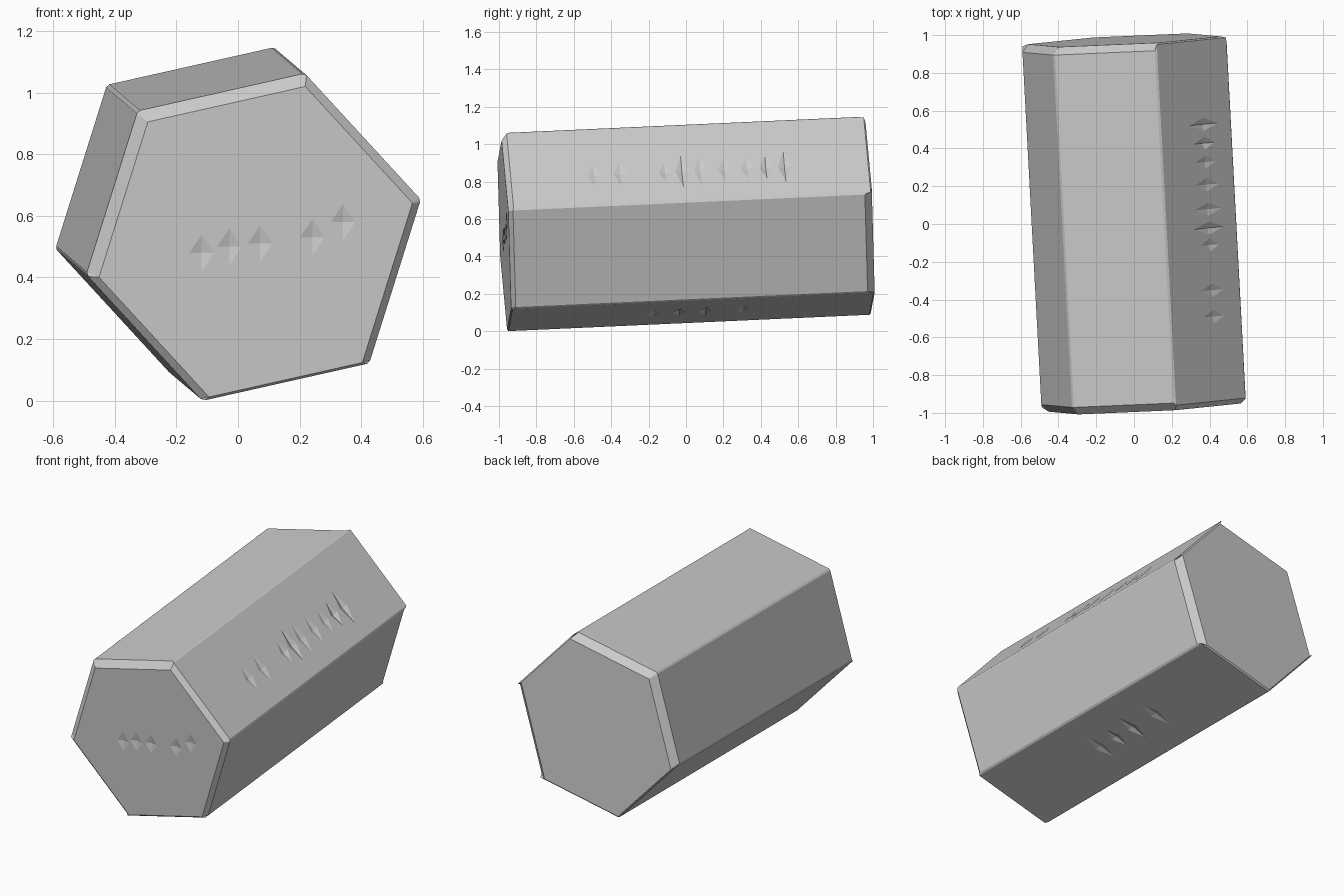
import bpy, bmesh, random
from math import cos, sin, radians
from mathutils import Vector, Matrix

if "Cube" in bpy.data.objects:
    bpy.data.objects.remove(bpy.data.objects["Cube"])

random.seed(4)
R, TURN = 0.557, 12.6                      # hexagon radius and roll
AXIS = Vector((-0.104, 1.945, 0.088))      # front centre to back centre
HALF = AXIS.length / 2
PLACE = (Matrix.Translation((0, 0, 0.574))
         @ Vector((0, 1, 0)).rotation_difference(AXIS).to_matrix().to_4x4())


def make_object(name, bm):
    bmesh.ops.recalc_face_normals(bm, faces=bm.faces)
    mesh = bpy.data.meshes.new(name)
    bm.to_mesh(mesh)
    bm.free()
    ob = bpy.data.objects.new(name, mesh)
    bpy.context.collection.objects.link(ob)
    return ob


# Hexagonal block along a slightly tilted axis
bm = bmesh.new()
weight = bm.edges.layers.float.new("bevel_weight_edge")
rings = []
for y in (-HALF, HALF):
    rings.append([bm.verts.new((R * cos(radians(TURN + 60 * i)), y,
                                R * sin(radians(TURN + 60 * i)))) for i in range(6)])
    bm.faces.new(rings[-1])
for i in range(6):
    j = (i + 1) % 6
    bm.faces.new((rings[0][i], rings[0][j], rings[1][j], rings[1][i]))

# Worn rims are bevelled wider than the other edges
for e in bm.edges:
    e[weight] = 0.2
for ring, worn in ((rings[0], {0: 0.7, 1: 1, 2: 1, 3: 0.6, 5: 0.6}),
                   (rings[1], {1: 1, 2: 1, 5: 1})):
    for i, w in worn.items():
        bm.edges.get((ring[i], ring[(i + 1) % 6]))[weight] = w
bm.transform(PLACE)
block = make_object("hexagonal_block", bm)
bevel = block.modifiers.new("worn_edges", 'BEVEL')
bevel.limit_method = 'WEIGHT'
bevel.width = 0.04
bevel.segments = 1

# Shallow chips in the side and front faces, cut with small octahedra
chips = bmesh.new()


def chip(pos, across, along, normal, size):
    axes = Matrix((across, along, normal)).transposed().to_4x4()
    m = PLACE @ Matrix.Translation(pos) @ axes @ Matrix.Diagonal((*size, 1))
    bmesh.ops.create_uvsphere(chips, u_segments=4, v_segments=2, radius=1, matrix=m)


def side_chips(face_angle, shift, ys):
    a = radians(face_angle)
    normal = Vector((cos(a), 0, sin(a)))
    tangent = Vector((-sin(a), 0, cos(a)))
    for y in ys:
        pos = normal * R * cos(radians(30)) + tangent * shift + Vector((0, y, 0))
        chip(pos, tangent, Vector((0, 1, 0)), normal,
             (random.uniform(0.07, 0.12), 0.035, random.uniform(0.008, 0.014)))


side_chips(TURN + 30, -0.06, (-0.5, -0.36, -0.12, -0.03, 0.07, 0.2, 0.32, 0.42, 0.52))
side_chips(TURN + 270, 0.0, (-0.2, -0.06, 0.08, 0.28))
for x, z in ((-0.17, -0.05), (-0.08, -0.03), (0.02, -0.02), (0.19, 0.0), (0.29, 0.05)):
    chip(Vector((x, -HALF, z)), Vector((1, 0, 0)), Vector((0, 0, 1)), Vector((0, -1, 0)),
         (0.04, 0.06, 0.009))
cutter = make_object("chip_cutter", chips)
cutter.hide_render = True
cutter.hide_viewport = True
cut = block.modifiers.new("chips", 'BOOLEAN')
cut.operation = 'DIFFERENCE'
cut.solver = 'EXACT'
cut.object = cutter
